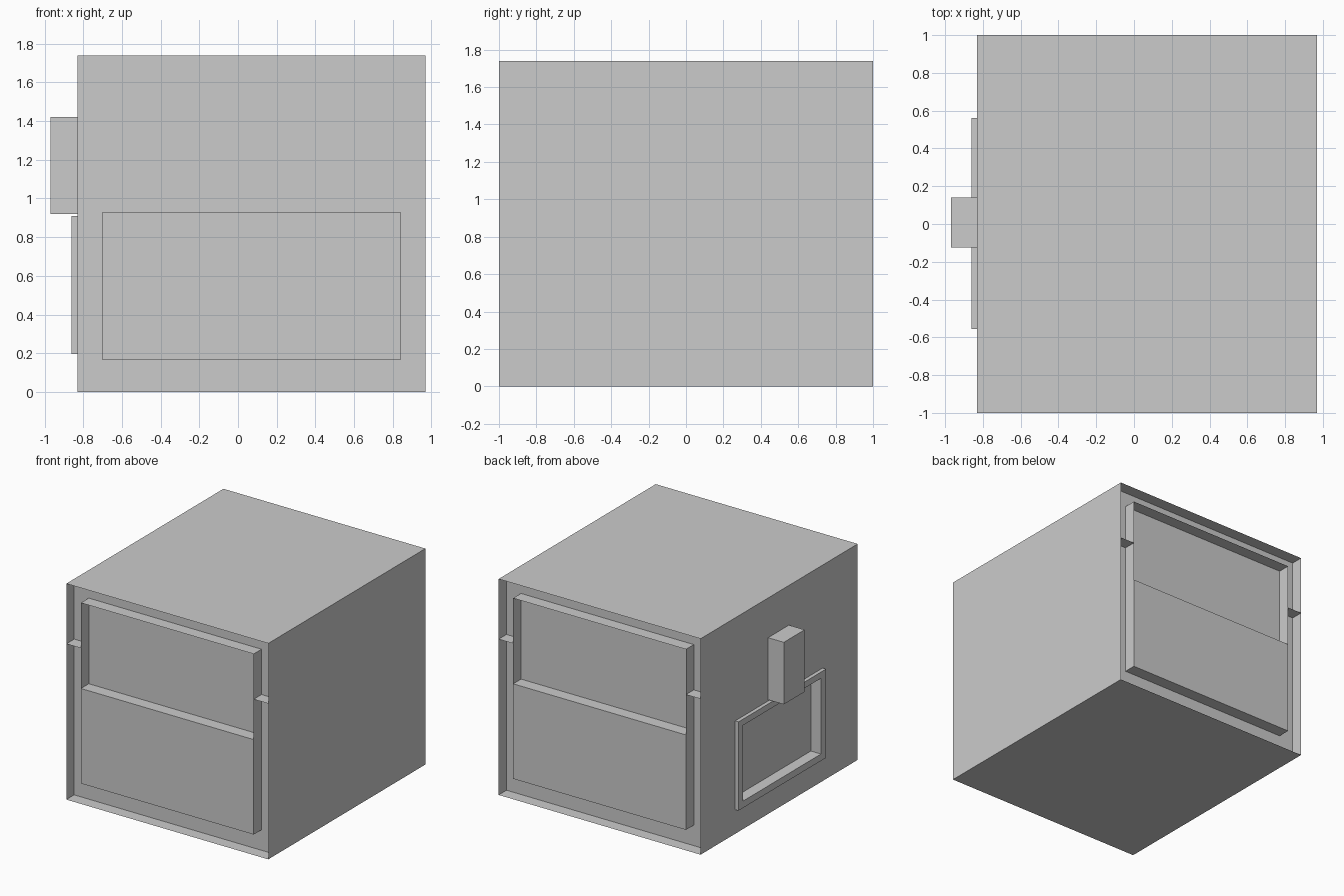
import bpy, bmesh

if "Cube" in bpy.data.objects:
    bpy.data.objects.remove(bpy.data.objects["Cube"])

X0, X1, H = -0.83, 0.97, 1.74      # body sides and height
BACK = -0.90                       # depth of the recessed end wall
PX0, PX1, PZ0, PZ1 = -0.70, 0.84, 0.165, 1.62   # end panel outline
SPLIT = 0.93                       # top of the lower drawer panel


def rect(axis, pos, a0, a1, b0, b1):
    """Four corners of a rectangle lying across the given axis."""
    pts = []
    for a, b in ((a0, b0), (a1, b0), (a1, b1), (a0, b1)):
        p = [a, b]
        p.insert("xyz".index(axis), pos)
        pts.append(p)
    return pts


def ring(outer, inner):
    """Four quads joining two rectangles."""
    return [[outer[i], outer[(i + 1) % 4], inner[(i + 1) % 4], inner[i]] for i in range(4)]


def make(name, quads, mirror_y=False):
    bm = bmesh.new()
    for q in quads:
        bm.faces.new([bm.verts.new(p) for p in q])
    bmesh.ops.remove_doubles(bm, verts=bm.verts, dist=0.0001)
    bmesh.ops.recalc_face_normals(bm, faces=bm.faces)
    me = bpy.data.meshes.new(name)
    bm.to_mesh(me)
    bm.free()
    ob = bpy.data.objects.new(name, me)
    bpy.context.collection.objects.link(ob)
    if mirror_y:
        mod = ob.modifiers.new("Mirror", 'MIRROR')
        mod.use_axis = (False, True, False)
        mod.use_mirror_merge = False
    return ob


# Body shell: thin sheet walls, with an opening for the tray in the left wall
hole = (-0.49, 0.505, 0.25, 0.86)
make("body_shell", [
    rect('z', 0, X0, X1, -1, 1),
    rect('z', H, X0, X1, -1, 1),
    rect('x', X1, -1, 1, 0, H),
] + ring(rect('x', X0, -1, 1, 0, H), rect('x', X0, *hole)))

# Recessed end walls, front and back
make("end_wall", [rect('y', BACK, X0, X1, 0, H)], True)

# Thin raised frame around each end panel
panel = (PX0, PX1, PZ0, PZ1)
make("panel_frame", ring(rect('y', -1, *panel), rect('y', BACK, *panel)), True)

# Solid lower drawer panel
make("lower_panel", [
    rect('y', -1, PX0, PX1, PZ0, SPLIT),
    rect('z', SPLIT, PX0, PX1, -1, BACK),
], True)

# Small ledges between the shell and the frame
make("side_ledge", [rect('z', 1.255, a, b, -1, BACK)
                    for a, b in ((X0, PX0), (PX1, X1))], True)

# Tray on the left side: raised rim and sunken pocket
rim = (-0.555, 0.56, 0.195, 0.91)
make("tray",
     ring(rect('x', X0, *rim), rect('x', -0.86, *rim))
     + ring(rect('x', -0.86, *rim), rect('x', -0.86, *hole))
     + ring(rect('x', -0.86, *hole), rect('x', -0.77, *hole))
     + [rect('x', -0.77, *hole)])

# Spout block above the tray
spout = (-0.125, 0.14, 0.92, 1.42)
a, b = rect('x', X0, *spout), rect('x', -0.97, *spout)
make("spout", ring(a, b) + [a, b])
